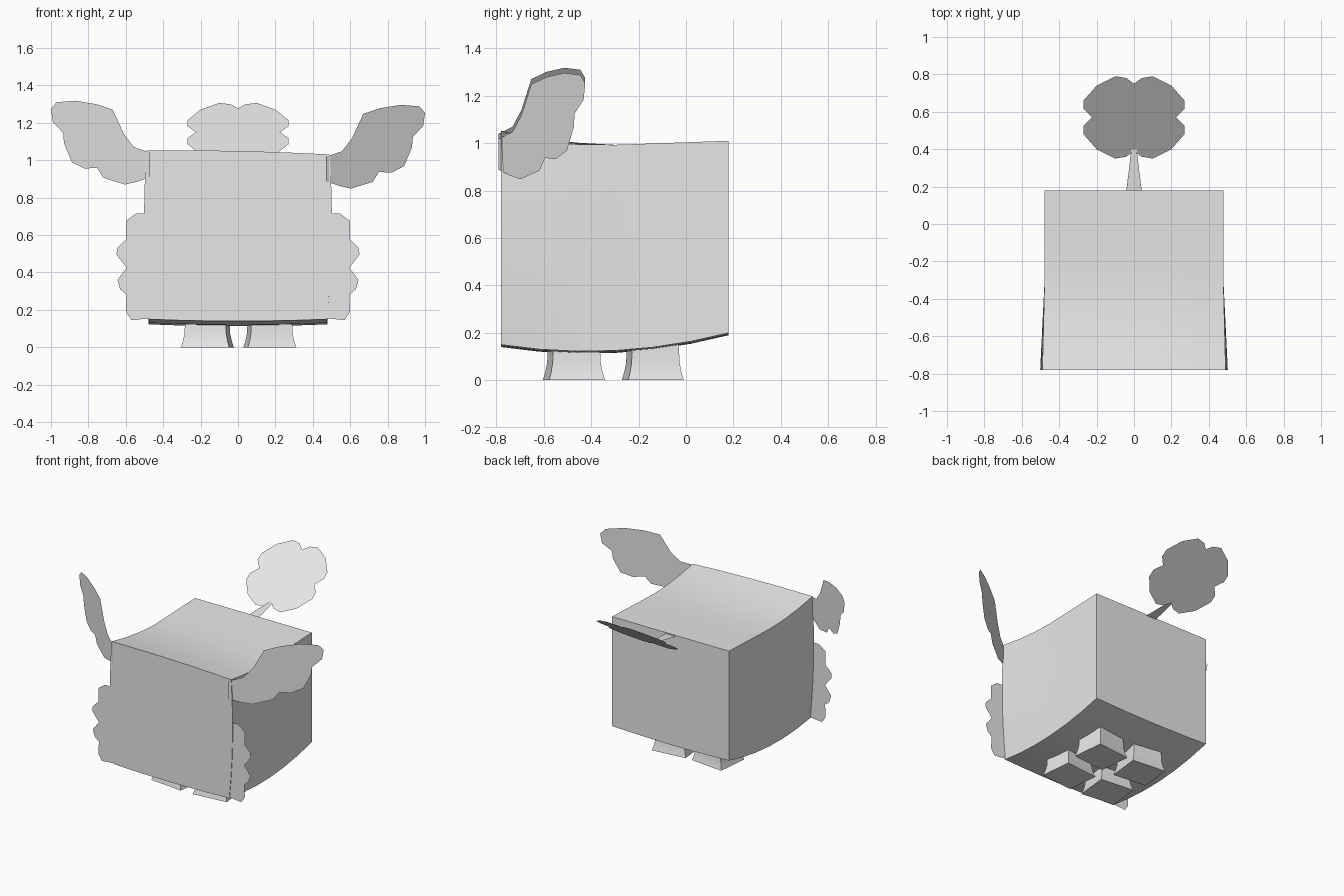
import bpy, bmesh, math
from mathutils import Vector, Matrix

cube = bpy.data.objects.get("Cube")
if cube:
    bpy.data.objects.remove(cube, do_unlink=True)

grey = bpy.data.materials.new("light grey")
grey.use_nodes = True
grey.diffuse_color = (0.8, 0.8, 0.8, 1)
grey.node_tree.nodes["Principled BSDF"].inputs["Base Color"].default_value = (0.8, 0.8, 0.8, 1)

FRONT, BACK = -0.78, 0.18


def finish(name, bm, smooth=False):
    mesh = bpy.data.meshes.new(name)
    bm.to_mesh(mesh)
    bm.free()
    obj = bpy.data.objects.new(name, mesh)
    bpy.context.collection.objects.link(obj)
    mesh.materials.append(grey)
    if smooth:
        bpy.ops.object.select_all(action="DESELECT")
        obj.select_set(True)
        bpy.context.view_layer.objects.active = obj
        bpy.ops.object.shade_smooth_by_angle(angle=math.radians(30))
    return obj


def sheet(name, outline, place):
    """Flat paper-thin cutout: 2D outline placed in space by a function."""
    bm = bmesh.new()
    face = bm.faces.new([bm.verts.new(place(u, v)) for u, v in outline])
    face.normal_update()
    if face.normal.y > 0:
        face.normal_flip()
    return finish(name, bm)


# Body: box with a sagging belly, dipped back and slightly bulging front
def body_point(u, v, w):
    y = FRONT + (BACK - FRONT) * (v + 1) / 2
    ahead = max(0, -0.3 - y)
    bottom = 0.122 + 0.216 * (y + 0.42) ** 2 - 0.01 * (1 - u * u)
    top = 0.993 + 0.21 * ahead ** 2 + 0.035 * max(0, y + 0.3)
    top += ahead * (0.016 * (1 - u * u) - 0.022 * u)
    z = bottom + (top - bottom) * (w + 1) / 2
    half = 0.478 + 0.04 * ahead * (1 - (w - 0.2) ** 2) + 0.01 * ahead
    return Vector((u * half, y, z))


bm = bmesh.new()
bmesh.ops.create_cube(bm, size=2)
bmesh.ops.subdivide_edges(bm, edges=bm.edges[:], cuts=5, use_grid_fill=True)
for vert in bm.verts:
    vert.co = body_point(*vert.co)
finish("body", bm, smooth=True)


# Feet: four flared blocks, turned slightly
def foot(name, x, y, turn):
    bm = bmesh.new()
    rings = []
    spin = Matrix.Rotation(math.radians(turn), 3, "Z")
    for z, s in ((0, 1), (0.035, 0.92), (0.075, 0.86), (0.15, 0.84)):
        rings.append([bm.verts.new(Vector((x, y, z)) + spin @ Vector((a * 0.13 * s, b * 0.118 * s, 0)))
                      for a, b in ((-1, -1), (1, -1), (1, 1), (-1, 1))])
    bm.faces.new(rings[0][::-1])
    bm.faces.new(rings[-1])
    for low, high in zip(rings, rings[1:]):
        for i in range(4):
            j = (i + 1) % 4
            bm.faces.new((low[i], low[j], high[j], high[i]))
    finish(name, bm, smooth=True)


for side, s in (("left", 1), ("right", -1)):
    foot("front_foot_" + side, s * 0.167 + 0.003, -0.473, 6 * s)
    foot("back_foot_" + side, s * 0.167 + 0.003, -0.14, 6 * s)

# Ears and cheek frills: scalloped sheets at the front corners
ear = [(.47, 1.04), (.556, 1.07), (.61, 1.14), (.67, 1.27), (.76, 1.3), (.87, 1.318),
       (.97, 1.31), (1, 1.275), (.99, 1.205), (.935, 1.147), (.93, 1.09), (.888, .99),
       (.82, .955), (.754, .96), (.72, .906), (.604, .87), (.54, .885), (.47, .91)]
frill = [(.47, .715), (.545, .715), (.6, .675), (.6, .575), (.645, .53), (.65, .495),
         (.595, .425), (.645, .36), (.63, .31), (.595, .28), (.6, .19), (.57, .145), (.47, .155)]
for side, s in (("left", 1), ("right", -1)):
    drop = 0.022 if s > 0 else 0
    sheet("ear_" + side, ear,
          lambda u, v: Vector((s * u, FRONT + 0.003 + 0.69 * (u - 0.49), v - drop)))
    sheet("frill_" + side, frill, lambda u, v: Vector((s * u, FRONT + 0.004, v)))

# Tail: clover leaf leaning backwards on a tapered stem
quarter = [(0, .18), (.04, .21), (.1, .22), (.2, .17), (.27, .09), (.27, .045), (.225, 0)]
half = quarter + [(u, -v) for u, v in quarter[-2::-1]]
leaf = half + [(-u, v) for u, v in half[-2:0:-1]]
sheet("tail_leaf", leaf, lambda u, v: Vector((u, 0.57 + v, 1.15 + 0.71 * v)))
stem = [(-.042, .17), (.042, .17), (.014, .4), (-.014, .4)]
sheet("tail_stem", stem, lambda u, v: Vector((u, v, 0.98 + 0.12 * v)))
